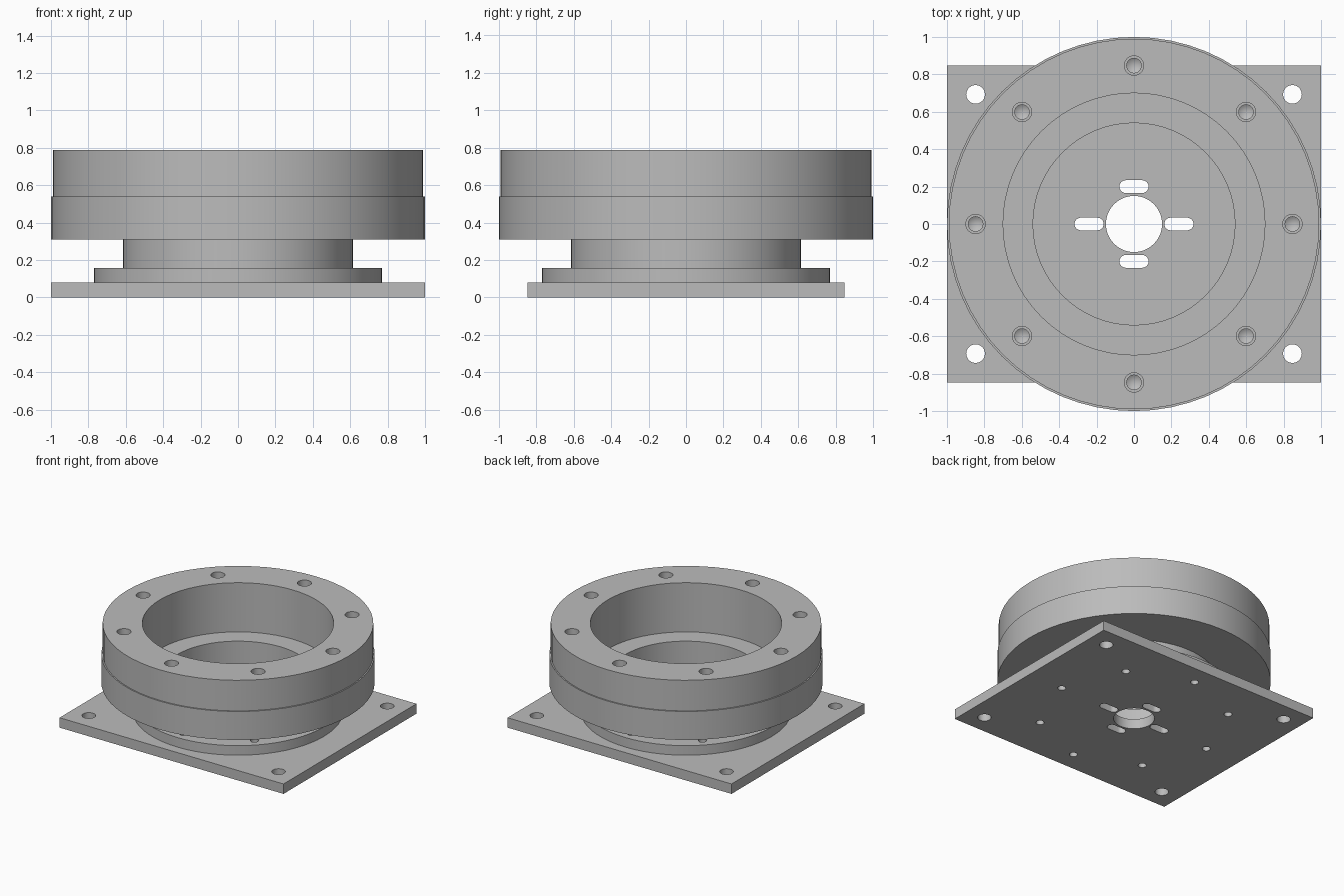
import bpy
import bmesh
from math import cos, sin, pi, radians
from mathutils import Matrix, Vector

SEG = 64

cube = bpy.data.objects.get("Cube")
if cube:
    bpy.data.objects.remove(cube, do_unlink=True)

grey = bpy.data.materials.new("machined grey")
grey.use_nodes = True
grey.diffuse_color = (0.5, 0.5, 0.5, 1)
grey.node_tree.nodes["Principled BSDF"].inputs["Base Color"].default_value = (0.5, 0.5, 0.5, 1)


def make_object(name, bm):
    bmesh.ops.recalc_face_normals(bm, faces=bm.faces)
    mesh = bpy.data.meshes.new(name)
    bm.to_mesh(mesh)
    bm.free()
    mesh.materials.append(grey)
    obj = bpy.data.objects.new(name, mesh)
    bpy.context.collection.objects.link(obj)
    return obj


def turned(name, profile):
    """Revolve a closed (radius, height) profile around z."""
    bm = bmesh.new()
    rings = []
    for i in range(SEG):
        a = 2 * pi * i / SEG
        rings.append([bm.verts.new((r * cos(a), r * sin(a), z)) for r, z in profile])
    n = len(profile)
    for i in range(SEG):
        a, b = rings[i], rings[(i + 1) % SEG]
        for j in range(n):
            k = (j + 1) % n
            bm.faces.new((a[j], b[j], b[k], a[k]))
    return make_object(name, bm)


def add_drill(bm, x, y, radius, bottom, top, tip=0, sides=24):
    """Add a drill-shaped cutter, with a conical tip if asked."""
    place = Matrix.Translation((x, y, (bottom + top) / 2))
    drill = bmesh.ops.create_cone(bm, cap_ends=True, segments=sides, radius1=radius,
                                  radius2=radius, depth=top - bottom, matrix=place)
    if tip:
        cap = next(f for f in drill["verts"][0].link_faces
                   if len(f.verts) == sides and f.calc_center_median().z < bottom + 0.001) \
            if drill["verts"][0].co.z < place.translation.z else \
            next(f for v in drill["verts"] for f in v.link_faces
                 if len(f.verts) == sides and f.calc_center_median().z < bottom + 0.001)
        poked = bmesh.ops.poke(bm, faces=[cap])
        poked["verts"][0].co.z -= tip


def add_slot(bm, x, y, half_length, radius, bottom, top):
    """Add a round-ended slot cutter running along x."""
    verts = []
    for end, start in ((1, -pi / 2), (-1, pi / 2)):
        for i in range(13):
            a = start + pi * i / 12
            verts.append(bm.verts.new((x + end * (half_length - radius) + radius * cos(a),
                                       y + radius * sin(a), bottom)))
    face = bm.faces.new(verts)
    side = bmesh.ops.extrude_face_region(bm, geom=[face])
    moved = [v for v in side["geom"] if isinstance(v, bmesh.types.BMVert)]
    bmesh.ops.translate(bm, verts=moved, vec=Vector((0, 0, top - bottom)))


def cut(obj, bm):
    """Subtract the cutters and keep the finished mesh."""
    cutter = make_object("cutter", bm)
    cutter.hide_render = True
    mod = obj.modifiers.new("holes", "BOOLEAN")
    mod.operation = "DIFFERENCE"
    mod.solver = "EXACT"
    mod.object = cutter
    graph = bpy.context.evaluated_depsgraph_get()
    mesh = bpy.data.meshes.new_from_object(obj.evaluated_get(graph))
    obj.modifiers.clear()
    obj.data = mesh
    bpy.data.objects.remove(cutter, do_unlink=True)


def bolt_circle(radius):
    return [(radius * cos(i * pi / 4), radius * sin(i * pi / 4)) for i in range(8)]


# Base plate with corner holes, centre bore, slots and flange bolt holes
bm = bmesh.new()
bmesh.ops.create_cube(bm, size=1, matrix=Matrix.Translation((0, 0, 0.04))
                      @ Matrix.Diagonal((2, 1.695, 0.08, 1)))
base_plate = make_object("base_plate", bm)
bm = bmesh.new()
for sx in (-1, 1):
    for sy in (-1, 1):
        add_drill(bm, 0.847 * sx, 0.693 * sy, 0.05, -0.1, 0.2)
    add_slot(bm, 0.24 * sx, 0, 0.078, 0.034, -0.1, 0.2)
    add_slot(bm, 0, 0.2 * sx, 0.078, 0.034, -0.1, 0.2)
add_drill(bm, 0, 0, 0.15, -0.1, 0.2, sides=48)
for x, y in bolt_circle(0.69):
    add_drill(bm, x, y, 0.03, -0.1, 0.2)
cut(base_plate, bm)

# Flanged neck
neck = turned("flanged_neck", [(0.54, 0.08), (0.77, 0.08), (0.77, 0.157),
                               (0.615, 0.157), (0.615, 0.31), (0.54, 0.31)])
bm = bmesh.new()
for x, y in bolt_circle(0.69):
    add_drill(bm, x, y, 0.03, 0, 0.25)
cut(neck, bm)

# Lower ring with an inner shelf and blind threaded holes
lower_ring = turned("lower_ring", [(0.54, 0.31), (1, 0.31), (1, 0.54),
                                   (0.7, 0.54), (0.7, 0.39), (0.54, 0.39)])
bm = bmesh.new()
for x, y in bolt_circle(0.847):
    add_drill(bm, x, y, 0.039, 0.4, 0.7, tip=0.025)
cut(lower_ring, bm)

# Upper clamp ring with clearance holes
upper_ring = turned("upper_ring", [(0.7, 0.54), (0.99, 0.54), (0.99, 0.787), (0.7, 0.787)])
bm = bmesh.new()
for x, y in bolt_circle(0.847):
    add_drill(bm, x, y, 0.052, 0.45, 0.9)
cut(upper_ring, bm)

# Smooth the round walls, keep the machined edges crisp
for obj in (base_plate, neck, lower_ring, upper_ring):
    for face in obj.data.polygons:
        face.use_smooth = True
    obj.data.set_sharp_from_angle(angle=radians(30))
